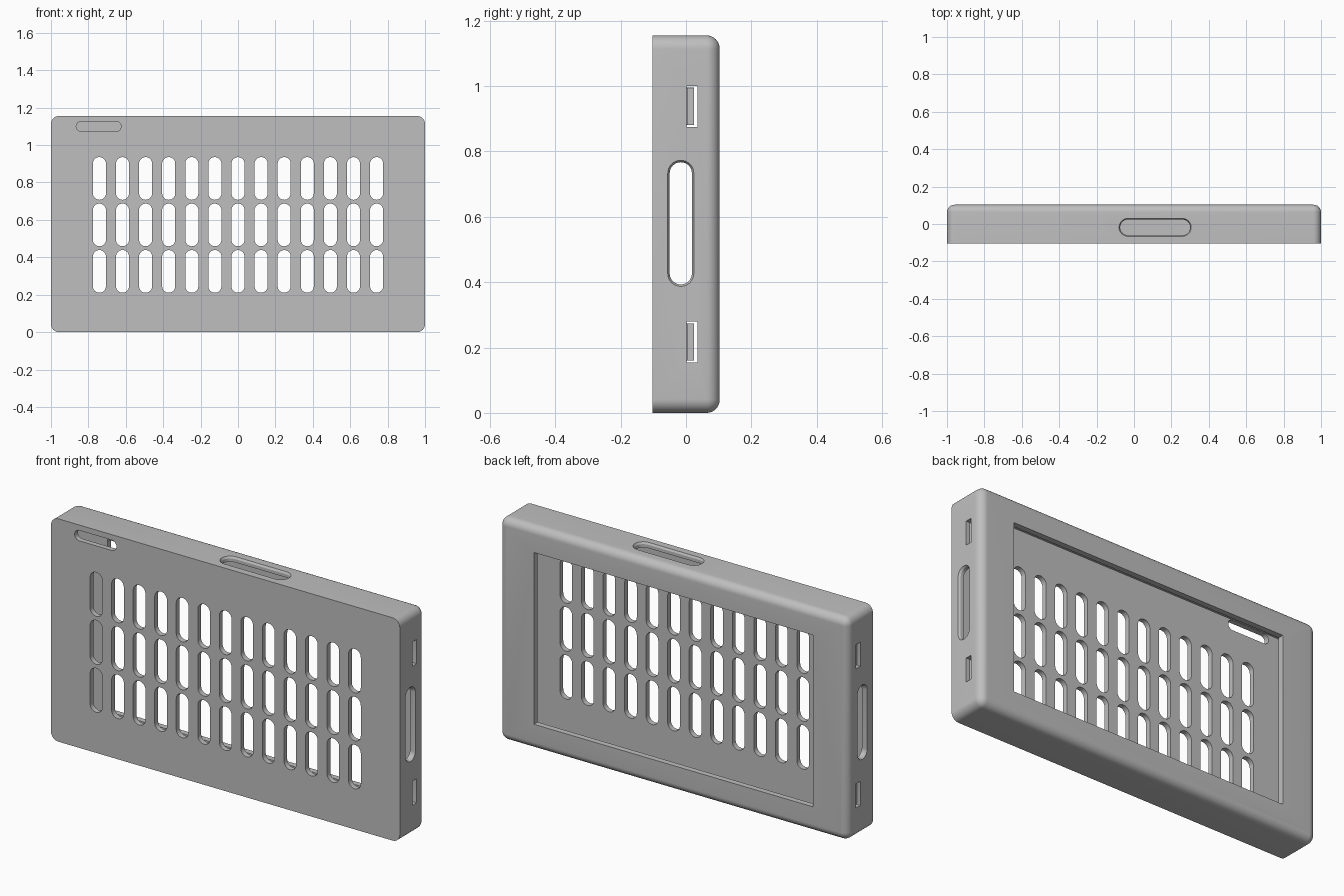
import bpy, bmesh, math
from mathutils import Vector

cube = bpy.data.objects.get("Cube")
if cube:
    bpy.data.objects.remove(cube, do_unlink=True)

W, H, D = 1.0, 1.155, 0.103      # half width, full height, half depth
MID = H / 2
WALL = 0.027

grey = bpy.data.materials.new("light_grey_plastic")
grey.use_nodes = True
colour = (0.52, 0.52, 0.52, 1)
grey.diffuse_color = colour
grey.node_tree.nodes["Principled BSDF"].inputs["Base Color"].default_value = colour


def ring(a, b, r, n=8):
    """Rounded rectangle outline with half sizes a, b and corner radius r."""
    pts = []
    for k, (sa, sb) in enumerate([(1, 1), (-1, 1), (-1, -1), (1, -1)]):
        for i in range(n + 1):
            t = math.pi / 2 * (k + i / n)
            pts.append((sa * (a - r) + r * math.cos(t), sb * (b - r) + r * math.sin(t)))
    return pts


def loft(bm, axis, centre, sections):
    """Closed solid through rounded rectangles (position, a, b, r) along an axis."""
    place = {"x": lambda p, a, b: (p, a, b),
             "y": lambda p, a, b: (a, p, b),
             "z": lambda p, a, b: (a, b, p)}[axis]
    rings = [[bm.verts.new(Vector(centre) + Vector(place(p, u, v))) for u, v in ring(a, b, r)]
             for p, a, b, r in sections]
    for r0, r1 in zip(rings, rings[1:]):
        for i in range(len(r0)):
            j = (i + 1) % len(r0)
            bm.faces.new((r0[i], r0[j], r1[j], r1[i]))
    bm.faces.new(rings[0])
    bm.faces.new(rings[-1])


def finish(bm, name):
    bmesh.ops.recalc_face_normals(bm, faces=bm.faces)
    mesh = bpy.data.meshes.new(name)
    bm.to_mesh(mesh)
    bm.free()
    mesh.materials.append(grey)
    obj = bpy.data.objects.new(name, mesh)
    bpy.context.collection.objects.link(obj)
    return obj


# Outer body: sharp front edge, rounded corners, rounded back edge
bm = bmesh.new()
corner, fillet = 0.042, 0.04
sections = [(-D, W, MID, corner)]
for i in range(9):
    t = math.pi / 2 * i / 8
    inset = fillet * (1 - math.cos(t))
    sections.append((D - fillet + fillet * math.sin(t), W - inset, MID - inset, corner - inset))
loft(bm, "y", (0, 0, MID), sections)
case = finish(bm, "case_shell")

# Hollow interior stepping down to the rectangular back opening
bm = bmesh.new()
inner = (W - WALL, MID - WALL, 0.015)
opening = (0.8, 0.445, 0.001)
step = D - 0.03
loft(bm, "y", (0, 0, MID), [(-D + WALL, *inner), (step, *inner),
                            (step, *opening), (D + 0.1, *opening)])
cavity = finish(bm, "cavity_cutter")

# Slots through the walls
bm = bmesh.new()
for col in range(-6, 7):
    for row in (-1, 0, 1):
        loft(bm, "y", (col * 0.1235, -D, 0.573 + row * 0.2485),
             [(-0.05, 0.035, 0.114, 0.0349), (0.05, 0.035, 0.114, 0.0349)])
# front switch slot
loft(bm, "y", (-0.745, -D, 1.1), [(-0.05, 0.12, 0.027, 0.0269), (0.05, 0.12, 0.027, 0.0269)])


def rimmed(a, b, side):
    """Sections of a slot with a narrow bevelled rim on its outer face."""
    r = min(a, b) - 0.0002
    small = (a - 0.006, b - 0.006, r - 0.006)
    return [(side * 0.05, a, b, r), (0, a, b, r), (-side * 0.01, *small), (-side * 0.06, *small)]


loft(bm, "z", (0.113, -0.018, H), rimmed(0.193, 0.048, 1))
for side in (-1, 1):
    loft(bm, "x", (side * W, -0.016, 0.58), rimmed(0.04, 0.193, side))
    for z in (0.217, 0.938):
        loft(bm, "x", (side * W, 0.018, z), [(-0.06, 0.017, 0.063, 0.001), (0.06, 0.017, 0.063, 0.001)])
slots = finish(bm, "slot_cutter")

bpy.context.view_layer.objects.active = case
case.select_set(True)
for cutter in (cavity, slots):
    cutter.hide_render = True
    mod = case.modifiers.new(cutter.name, "BOOLEAN")
    mod.operation, mod.solver, mod.object = "DIFFERENCE", "EXACT", cutter
    bpy.ops.object.modifier_apply(modifier=mod.name)
    bpy.data.objects.remove(cutter, do_unlink=True)
bpy.ops.object.shade_smooth_by_angle(angle=math.radians(30))

# Snap clips rising from the front panel behind the small side slots
for side, label in ((1, "left"), (-1, "right")):
    for z, level in ((0.217, "lower"), (0.938, "upper")):
        bm = bmesh.new()
        loft(bm, "y", (side * 0.957, 0, z),
             [(-D + WALL - 0.005, 0.011, 0.057, 0.001), (0.025, 0.011, 0.057, 0.001)])
        loft(bm, "y", (side * 0.974, 0, z),
             [(0.004, 0.008, 0.057, 0.001), (0.025, 0.008, 0.057, 0.001)])
        finish(bm, f"{label}_{level}_clip")
